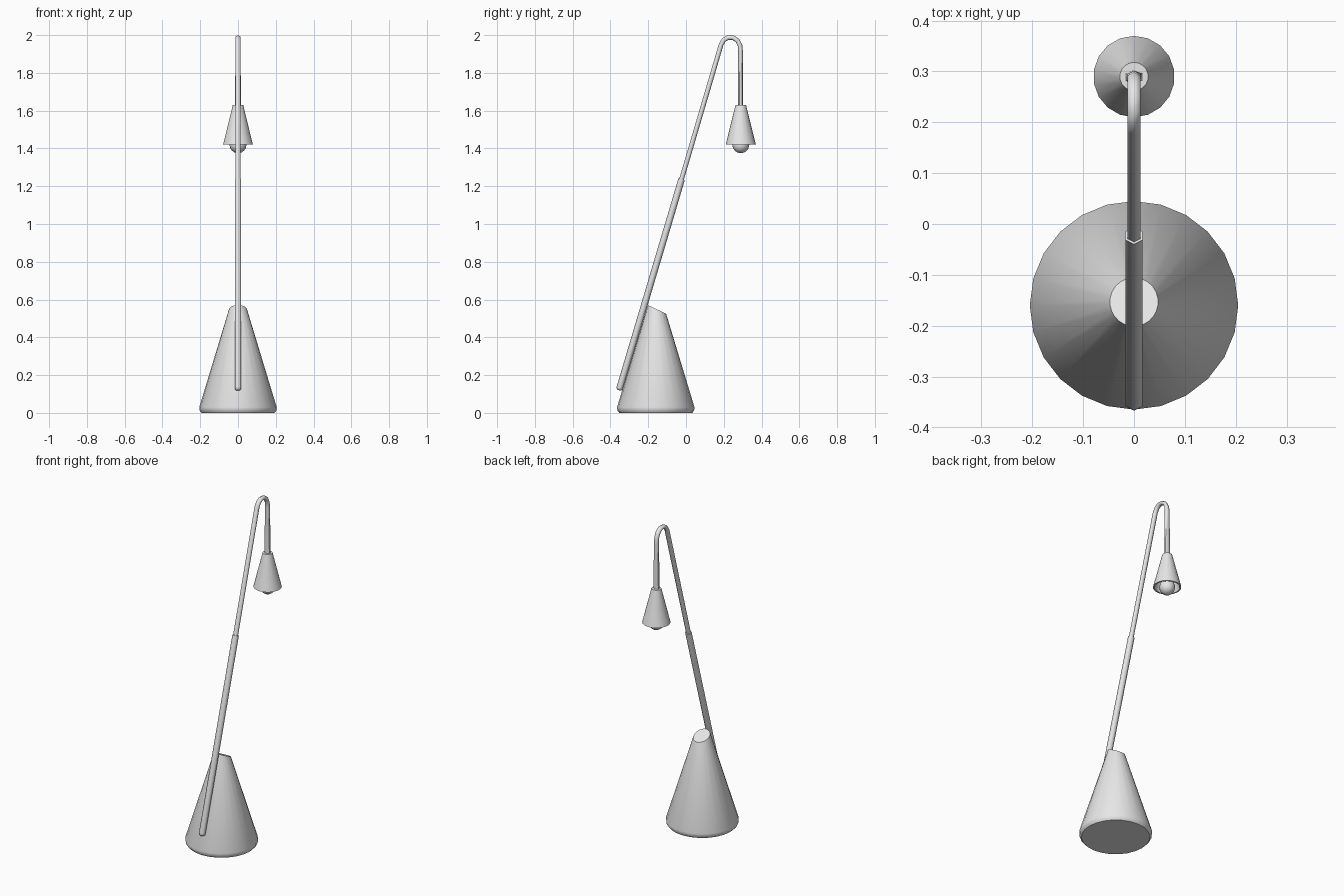
import bpy, bmesh
from math import sin, cos, pi, radians
from mathutils import Vector

cube = bpy.data.objects.get("Cube")
if cube:
    bpy.data.objects.remove(cube)

grey = bpy.data.materials.new("light_grey")
grey.use_nodes = True
COLOUR = (0.8, 0.8, 0.8, 1)
grey.diffuse_color = COLOUR
grey.node_tree.nodes["Principled BSDF"].inputs["Base Color"].default_value = COLOUR


def finish(name, bm, angle=35):
    bmesh.ops.recalc_face_normals(bm, faces=bm.faces)
    mesh = bpy.data.meshes.new(name)
    bm.to_mesh(mesh)
    bm.free()
    mesh.materials.append(grey)
    obj = bpy.data.objects.new(name, mesh)
    bpy.context.collection.objects.link(obj)
    bpy.ops.object.select_all(action='DESELECT')
    obj.select_set(True)
    bpy.context.view_layer.objects.active = obj
    bpy.ops.object.shade_smooth_by_angle(angle=radians(angle))
    return obj


def skin(bm, rings):
    """Bridge successive rings with quads and cap both ends."""
    n = len(rings[0])
    for a, b in zip(rings, rings[1:]):
        for i in range(n):
            j = (i + 1) % n
            bm.faces.new((a[i], a[j], b[j], b[i]))
    bm.faces.new(rings[0])
    bm.faces.new(rings[-1])


def lathe(profile, y, sides):
    """Revolve (radius, height) points about a vertical axis at y."""
    bm = bmesh.new()
    rings = []
    for r, z in profile:
        rings.append([bm.verts.new((r * sin(2 * pi * i / sides),
                                    y + r * cos(2 * pi * i / sides), z))
                      for i in range(sides)])
    skin(bm, rings)
    return bm


def sweep(path, sides=6):
    """Tube along (y, z, half width in x, half depth) points."""
    bm = bmesh.new()
    pts = [Vector((0, p[0], p[1])) for p in path]
    rings = []
    for i, p in enumerate(path):
        d = (pts[min(i + 1, len(pts) - 1)] - pts[max(i - 1, 0)]).normalized()
        normal = Vector((0, -d.z, d.y))
        ring = []
        for k in range(sides):
            a = 2 * pi * k / sides
            ring.append(bm.verts.new(pts[i] + Vector((p[2] * sin(a), 0, 0))
                                     + normal * p[3] * cos(a)))
        rings.append(ring)
    skin(bm, rings)
    return bm


# Conical base with a slanted flat top
BASE_Y = -0.16
bm = lathe([(0.193, 0), (0.203, 0.012), (0.205, 0.03), (0.026, 0.62)], BASE_Y, 24)
cut = bmesh.ops.bisect_plane(bm, geom=bm.verts[:] + bm.edges[:] + bm.faces[:],
                             plane_co=(0, -0.201, 0.57), plane_no=(0, 0.045, 0.096),
                             clear_outer=True)
rim = [e for e in cut["geom_cut"] if isinstance(e, bmesh.types.BMEdge)]
bmesh.ops.contextual_create(bm, geom=rim)
finish("base", bm)

# Thick lower stem with a rounded foot
W, D = 0.019, 0.0175
finish("lower_stem", sweep([(-0.354, 0.120, W * 0.5, D * 0.5),
                            (-0.3525, 0.125, W * 0.87, D * 0.87),
                            (-0.350, 0.135, W, D),
                            (-0.023, 1.238, W, D)]), 65)

# Thin upper stem, hooked over and down to the shade
w, d = 0.0145, 0.0125
hook = [(-0.035, 1.198), (0.186, 1.95), (0.200, 1.974), (0.222, 1.987),
        (0.248, 1.987), (0.272, 1.972), (0.286, 1.945), (0.289, 1.91)]
finish("upper_stem", sweep([(y, z, w, d) for y, z in hook]
                           + [(0.289, 1.615, 0.02, 0.0135)]), 65)

# Hollow lamp shade, open at the bottom
HEAD_Y = 0.29
finish("shade", lathe([(0.028, 1.63), (0.08, 1.42), (0.071, 1.42), (0.022, 1.618)],
                      HEAD_Y, 18))

# Bulb with a neck reaching up into the shade
R, MID = 0.045, 1.42
bulb = [(R * sin(a), MID - R * cos(a))
        for a in [radians(t) for t in (6, 25, 45, 65, 90, 115)]]
finish("bulb", lathe(bulb + [(0.028, 1.475), (0.018, 1.5), (0.018, 1.622)], HEAD_Y, 16), 60)
